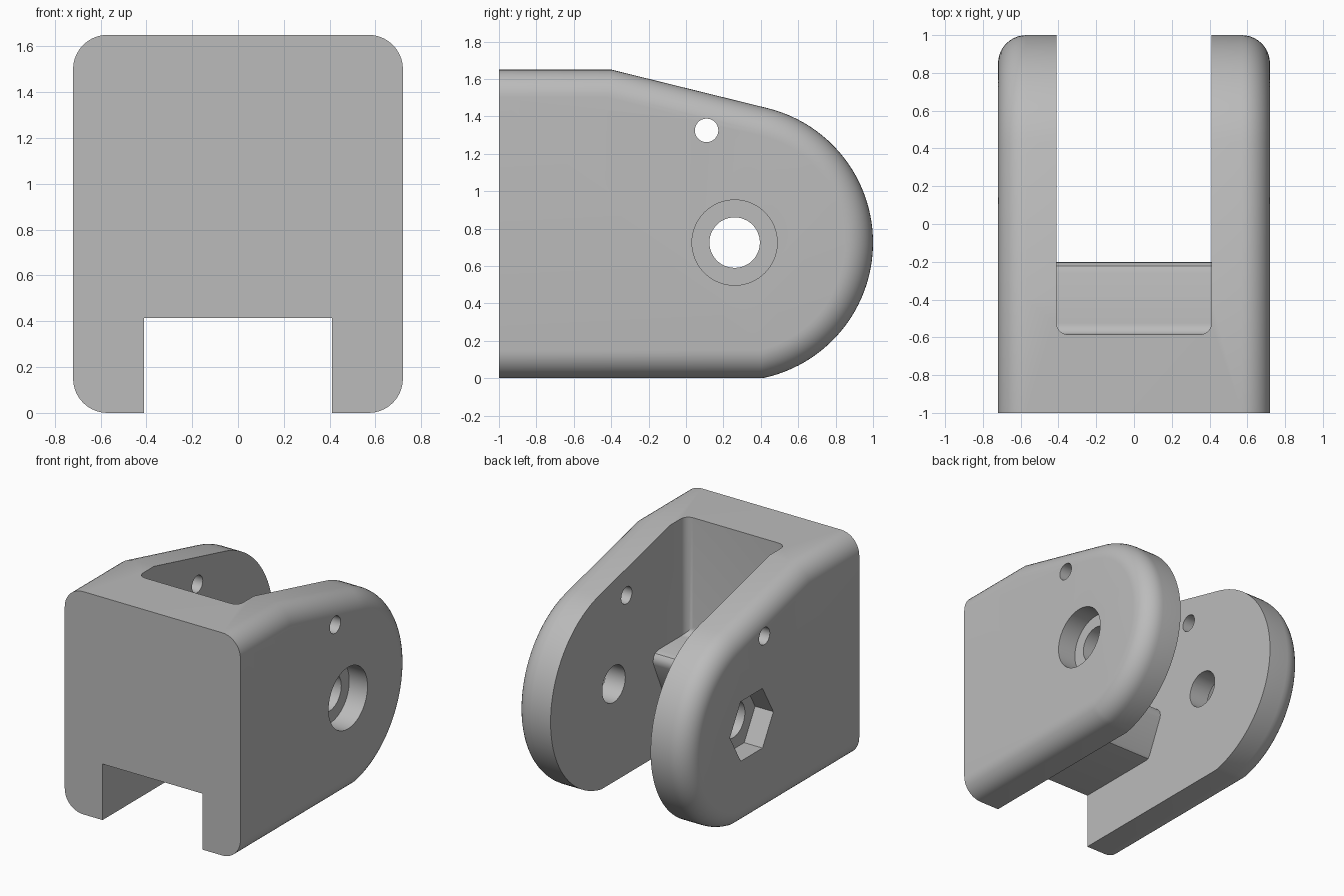
import bpy, bmesh, math
from mathutils import Matrix, Vector

if "Cube" in bpy.data.objects:
    bpy.data.objects.remove(bpy.data.objects["Cube"], do_unlink=True)

HALF = 0.72      # half width of the body
SLOT = 0.41      # half width of the gap between the arms
PIVOT = (0.26, 0.725)
RADIUS = 0.74

grey = bpy.data.materials.new("plain_grey")
grey.use_nodes = True
colour = (0.5, 0.5, 0.5, 1)
grey.diffuse_color = colour
grey.node_tree.nodes["Principled BSDF"].inputs["Base Color"].default_value = colour


def extrude_profile(points, x0, x1):
    """Extrude a side outline of (y, z) points across x."""
    bm = bmesh.new()
    face = bm.faces.new([bm.verts.new((x0, y, z)) for y, z in points])
    new = bmesh.ops.extrude_face_region(bm, geom=[face])["geom"]
    for v in new:
        if isinstance(v, bmesh.types.BMVert):
            v.co.x = x1
    bmesh.ops.recalc_face_normals(bm, faces=bm.faces[:])
    return bm


def bevel(bm, rule, width, segments):
    """Round every edge whose two end points satisfy the rule."""
    edges = [e for e in bm.edges if rule(e.verts[0].co, e.verts[1].co)]
    bmesh.ops.bevel(bm, geom=edges, offset=width, segments=segments,
                    profile=0.5, affect='EDGES', clamp_overlap=False)


def finish(bm, name):
    mesh = bpy.data.meshes.new(name)
    bm.to_mesh(mesh)
    bm.free()
    mesh.materials.append(grey)
    obj = bpy.data.objects.new(name, mesh)
    bpy.context.collection.objects.link(obj)
    return obj


def disc(centre, radius, count):
    return [(centre[0] + radius * math.cos(2 * math.pi * i / count),
             centre[1] + radius * math.sin(2 * math.pi * i / count)) for i in range(count)]


# Body: flat front, sloping top, round back end
low = math.asin(-PIVOT[1] / RADIUS)
high = math.radians(76.5)
steps = 48
outline = [(-1, 0)]
for i in range(steps + 1):
    a = low + (high - low) * i / steps
    outline.append((PIVOT[0] + RADIUS * math.cos(a), PIVOT[1] + RADIUS * math.sin(a)))
outline += [(-0.4, 1.65), (-1, 1.65)]
bm = extrude_profile(outline, -HALF, HALF)
bevel(bm, lambda a, b: abs(a.x - b.x) < 0.01 and max(a.y, b.y) > -0.99, 0.15, 10)
body = finish(bm, "clevis_body")

cutters = []

# Upper pocket between the arms, with rounded inner corners
floor, wall = 0.78, -0.585
bm = extrude_profile([(wall, floor), (1.2, floor), (1.2, 2), (wall, 2)], -SLOT, SLOT)
bevel(bm, lambda a, b: a.y < 0 and b.y < 0 and min(a.z, b.z) < 1, 0.06, 6)
cutters.append(finish(bm, "pocket_cutter"))

# Lower channel and the slanted back of the bridge
channel = [(-1.2, -0.1), (-1.2, 0.415), (-0.355, 0.415), (-0.335, 0.42), (-0.32, 0.437),
           (-0.206, 0.69), (-0.2, 0.715), (-0.205, 0.745), (-0.223, 0.768), (-0.26, 0.78),
           (-0.26, 1.2), (1.2, 1.2), (1.2, -0.1)]
cutters.append(finish(extrude_profile(channel, -SLOT, SLOT), "channel_cutter"))

# Pivot bore, pin hole, round recess and hexagonal recess
for name, points, x0, x1 in (
        ("bore_cutter", disc(PIVOT, 0.135, 48), -1, 1),
        ("pin_cutter", disc((0.11, 1.325), 0.063, 32), -1, 1),
        ("round_recess_cutter", disc(PIVOT, 0.228, 64), HALF - 0.15, 1),
        ("hex_recess_cutter", disc(PIVOT, 0.255, 6), -1, 0.15 - HALF)):
    cutters.append(finish(extrude_profile(points, x0, x1), name))

bpy.ops.object.select_all(action='DESELECT')
bpy.context.view_layer.objects.active = body
body.select_set(True)
for cutter in cutters:
    mod = body.modifiers.new(cutter.name, 'BOOLEAN')
    mod.operation = 'DIFFERENCE'
    mod.solver = 'EXACT'
    mod.object = cutter
    bpy.ops.object.modifier_apply(modifier=mod.name)
for cutter in cutters:
    bpy.data.objects.remove(cutter, do_unlink=True)

bpy.ops.object.shade_smooth_by_angle(angle=math.radians(30))
